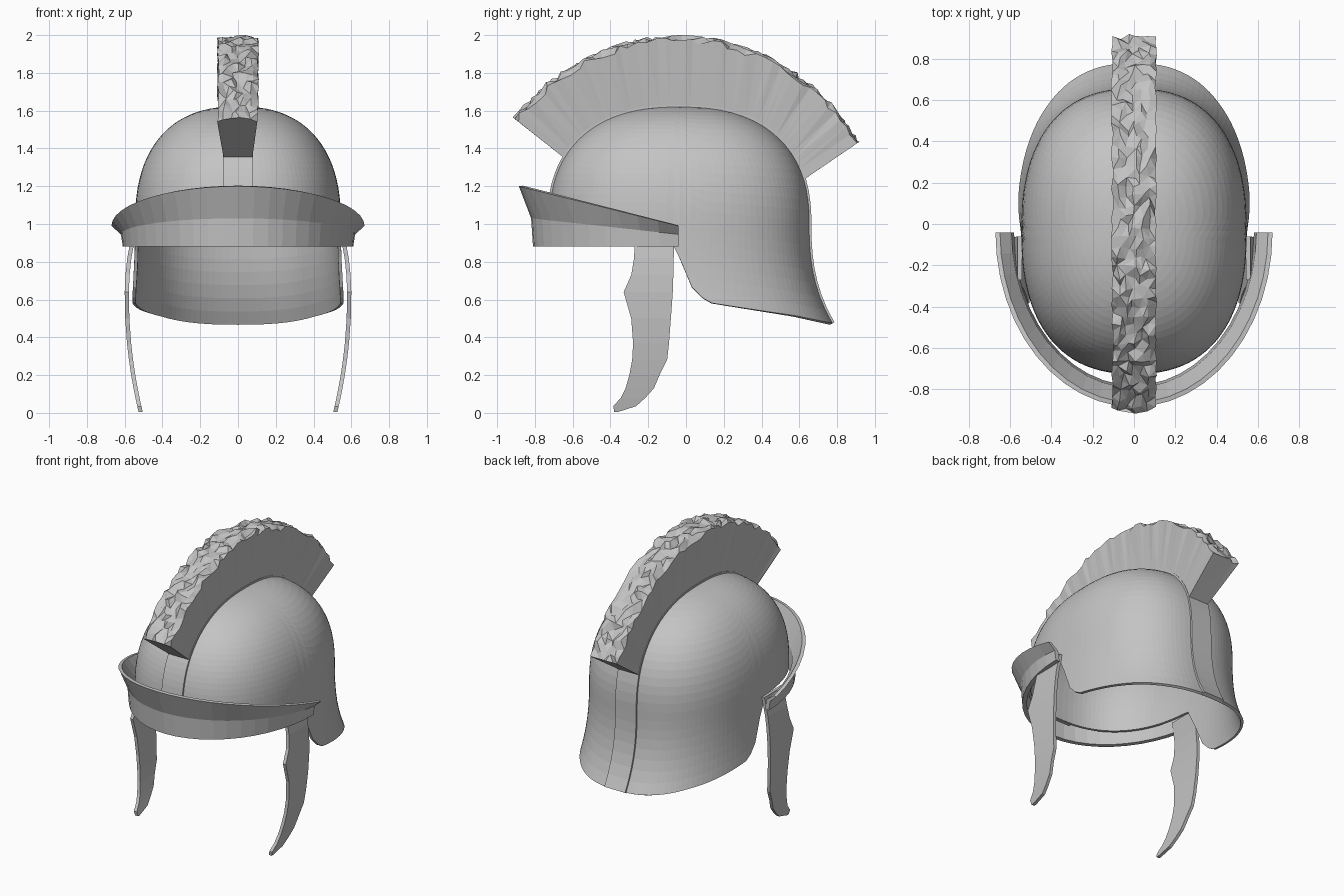
import bpy, bmesh, math, random
from math import sin, cos, pi, radians

random.seed(4)
cube = bpy.data.objects.get("Cube")
if cube:
    bpy.data.objects.remove(cube, do_unlink=True)

metal = bpy.data.materials.new("plain_grey")
metal.use_nodes = True
grey = (0.55, 0.55, 0.55, 1)
metal.diffuse_color = grey
metal.node_tree.nodes["Principled BSDF"].inputs["Base Color"].default_value = grey

POWER = 2.4            # squareness of the bowl
TOP, SPRING = 1.622, 1.0
MID_Y, HALF_X, HALF_Y = -0.035, 0.545, 0.69


def spow(v, p):
    return math.copysign(abs(v) ** p, v)


def interp(table, v):
    for (a, fa), (b, fb) in zip(table, table[1:]):
        if v <= b:
            return fa + (fb - fa) * max(0, v - a) / (b - a)
    return table[-1][1]


def finish(name, bm):
    bmesh.ops.remove_doubles(bm, verts=bm.verts, dist=0.0001)
    bmesh.ops.recalc_face_normals(bm, faces=bm.faces)
    mesh = bpy.data.meshes.new(name)
    bm.to_mesh(mesh)
    bm.free()
    mesh.materials.append(metal)
    obj = bpy.data.objects.new(name, mesh)
    bpy.context.collection.objects.link(obj)
    return obj


def loft(name, sections, closed=True, triangles=False):
    """Skin a list of cross-sections; closed sections get end caps."""
    bm = bmesh.new()
    rows = [[bm.verts.new(p) for p in s] for s in sections]
    n = len(rows[0])
    for r0, r1 in zip(rows, rows[1:]):
        for i in range(n if closed else n - 1):
            j = (i + 1) % n
            bm.faces.new((r0[i], r0[j], r1[j], r1[i]))
    if closed:
        bm.faces.new(rows[0])
        bm.faces.new(rows[-1])
    if triangles:
        bmesh.ops.triangulate(bm, faces=bm.faces)
    return finish(name, bm)


# Bowl surface: squarish dome with a neck guard flaring out at the back
def bowl(phi, z):
    up = max(0, (z - SPRING) / (TOP - SPRING))
    scale = max(0, 1 - up ** POWER) ** (1 / POWER)
    flare = 0.12 * (max(0, SPRING - z) / 0.52) ** 2.5
    back = flare if sin(phi) > 0 else 0
    x = (HALF_X * scale + 0.3 * flare) * spow(cos(phi), 2 / POWER)
    y = (HALF_Y * scale + back) * spow(sin(phi), 2 / POWER)
    return x, y + MID_Y, z


# Lower rim: high over the face, swept down behind the ears
RIM = [(-1, 0.97), (-0.1, 0.95), (-0.06, 0.88), (0, 0.74), (0.03, 0.66),
       (0.1, 0.585), (0.3, 0.55), (0.5, 0.515), (0.655, 0.475)]
COLUMNS, ROWS = 112, 26
columns = []
for c in range(COLUMNS + 1):
    phi = 2 * pi * c / COLUMNS
    rim = interp(RIM, bowl(phi, SPRING)[1])
    columns.append([bowl(phi, rim + (TOP - rim) * sin(pi / 2 * r / ROWS))
                    for r in range(ROWS + 1)])
dome = loft("helmet_bowl", columns, closed=False)
shell = dome.modifiers.new("thickness", "SOLIDIFY")
shell.thickness = 0.018
shell.offset = -1

# Raised centre strip running from brow to neck
def half_path(phi, low):
    return [bowl(phi, low + (TOP - low) * sin(pi / 2 * i / 24))[1:] for i in range(25)]


path = half_path(-pi / 2, 0.96) + half_path(pi / 2, 0.475)[-2::-1]
strip = []
for i, (y, z) in enumerate(path):
    y0, z0 = path[max(0, i - 1)]
    y1, z1 = path[min(len(path) - 1, i + 1)]
    length = math.hypot(y1 - y0, z1 - z0)
    ny, nz = (z0 - z1) / length, (y1 - y0) / length
    strip.append([(x, y + ny * d, z + nz * d) for x, d in
                  ((-0.08, -0.014), (-0.08, 0.009), (0.08, 0.009), (0.08, -0.014))])
loft("centre_strip", strip)

# Crest: fan of bristles, smooth sides and a ragged top
STEPS, ACROSS = 44, 6
crest = []
for i in range(STEPS + 1):
    t = i / STEPS
    a = radians(150 + (18 - 150) * t)
    b = radians(142.8 + (29.1 - 142.8) * t)
    base_y = MID_Y + HALF_Y * 0.985 * spow(cos(a), 2 / POWER)
    base_z = SPRING + (TOP - SPRING) * 0.985 * spow(sin(a), 2 / POWER)
    section = [(-0.075, base_y, base_z)]
    for k in range(ACROSS + 1):
        edge = k in (0, ACROSS)
        inside = 0 < i < STEPS
        r = 1.09 + random.uniform(-0.025, 0.012) - (0.012 if edge else 0)
        turn = random.uniform(-0.012, 0.012) if inside else 0
        x = 0.106 * (2 * k / ACROSS - 1)
        x += random.uniform(-0.005, 0.005) if edge else random.uniform(-0.014, 0.014)
        section.append((x, -0.042 + r * cos(b + turn), 0.9 + r * sin(b + turn)))
    section.append((0.075, base_y, base_z))
    crest.append(section)
loft("crest", crest, triangles=True)

# Brow guard: upright band that flares outward along its sloping top edge
brow = []
for i in range(25):
    u = radians(-90 + 180 * i / 24)
    f = cos(u)
    profile = [(0.61, 0.77, 0.88), (0.62, 0.78, 0.945 + 0.085 * f),
               (0.67, 0.845, 0.99 + 0.21 * f), (0.648, 0.823, 0.993 + 0.21 * f),
               (0.592, 0.752, 0.95 + 0.085 * f), (0.58, 0.74, 0.88)]
    brow.append([(a * sin(u), -0.04 - b * f, z) for a, b, z in profile])
loft("brow_guard", brow)

# Cheek guards: height, front edge, back edge
CHEEK = [(0.95, -0.27, -0.06), (0.82, -0.275, -0.065), (0.73, -0.29, -0.067),
         (0.64, -0.33, -0.07), (0.5, -0.29, -0.08), (0.37, -0.28, -0.09),
         (0.28, -0.285, -0.1), (0.2, -0.3, -0.14), (0.13, -0.32, -0.17),
         (0.08, -0.345, -0.215), (0.035, -0.385, -0.265), (0.005, -0.38, -0.36)]


def cheek_x(z):
    d = (z - 0.62) / (0.62 if z < 0.62 else 0.27)
    return 0.6 - (0.075 if z < 0.62 else 0.025) * d * d


for side, name in ((1, "left_cheek_guard"), (-1, "right_cheek_guard")):
    loft(name, [[(side * cheek_x(z), front, z), (side * cheek_x(z), back, z),
                 (side * (cheek_x(z) - 0.022), back, z),
                 (side * (cheek_x(z) - 0.022), front, z)]
                for z, front, back in CHEEK])
